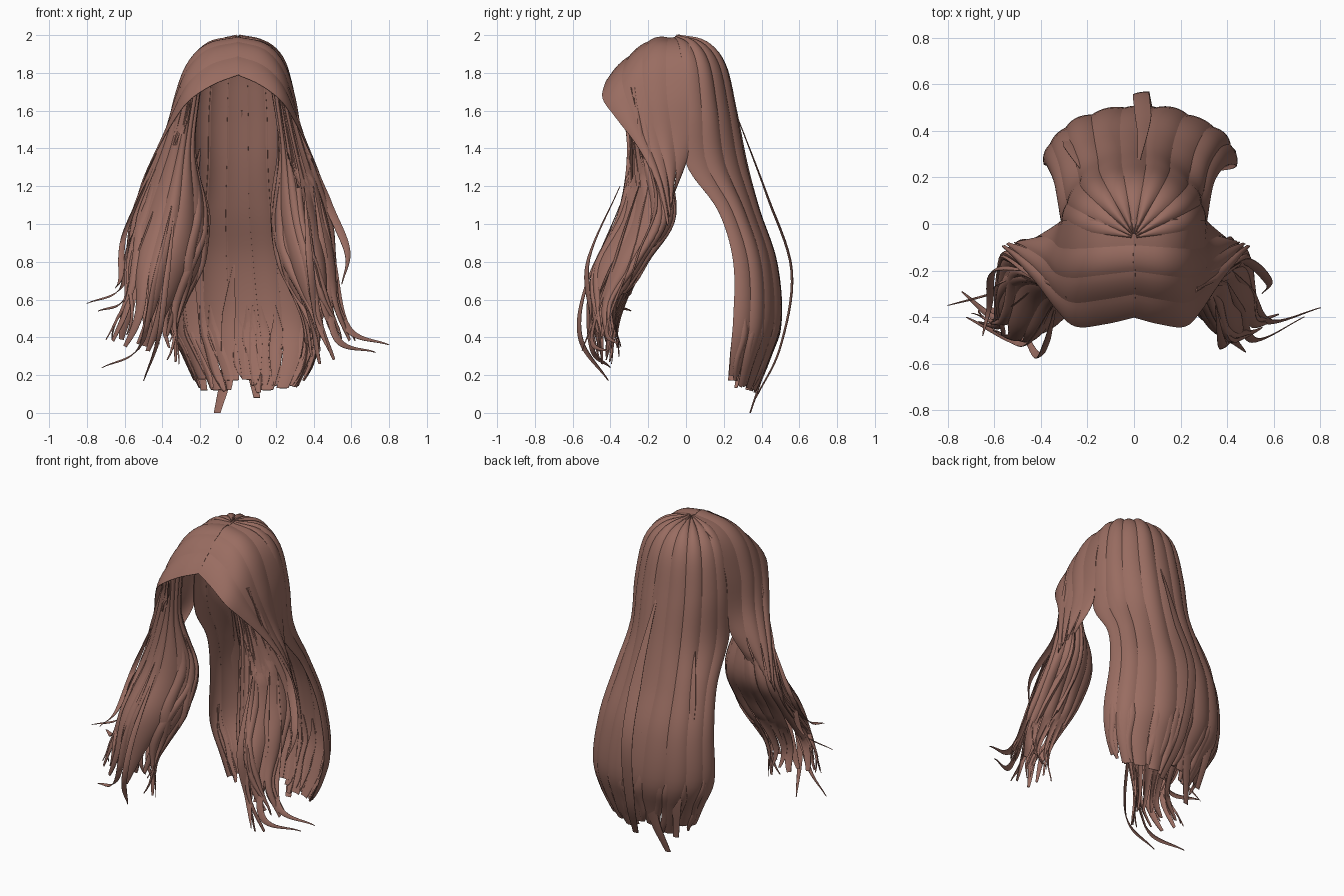
import bpy
import bmesh
import math
import random
from mathutils import Vector

random.seed(4)
old = bpy.data.objects.get("Cube")
if old:
    bpy.data.objects.remove(old)

brown = bpy.data.materials.new("chestnut_hair")
brown.use_nodes = True
COLOUR = (0.32, 0.152, 0.12, 1)
brown.diffuse_color = COLOUR
brown.node_tree.nodes["Principled BSDF"].inputs["Base Color"].default_value = COLOUR


def spline(points, t):
    """Smooth curve through the points, t from 0 to 1."""
    f = max(0, min(t, 1)) * (len(points) - 1)
    i = min(int(f), len(points) - 2)
    f -= i
    b, c = Vector(points[i]), Vector(points[i + 1])
    a = Vector(points[i - 1]) if i else 2 * b - c
    d = Vector(points[i + 2]) if i + 2 < len(points) else 2 * c - b
    return b + ((c - a) + (2 * a - 5 * b + 4 * c - d) * f + (3 * b - a - 3 * c + d) * f * f) * f / 2


def add_lock(bm, surface, center, u, half, t0=0, t1=1, root=1, tip=0.1, taper=0.7,
             bulge=0.012, wave=0, rings=30, across=6):
    """A thin, rounded lock that lies on a guide surface and narrows to its tip."""
    phase = random.uniform(0, math.tau)
    loops = []
    for i in range(rings + 1):
        k = i / rings
        t = t0 + (t1 - t0) * k
        narrow = 1 if k < taper else 1 - (1 - tip) * ((k - taper) / (1 - taper)) ** 1.5
        narrow *= min(1, root + 3 * k)
        mid = u + wave * k * math.sin(phase + 7 * k)
        outer, inner = [], []
        for j in range(across + 1):
            s = 2 * j / across - 1
            v = mid + s * half * narrow
            p = surface(v, t)
            du = surface(v + 0.02, t) - surface(v - 0.02, t)
            dt = surface(v, t + 0.01) - surface(v, t - 0.01)
            n = du.cross(dt).normalized()
            away = p - Vector((center[0], center[1], min(p.z, 1.4)))
            if n.dot(away) < 0:
                n = -n
            lift = (1 - s * s) * bulge * narrow
            outer.append(bm.verts.new(p + n * (lift + 0.001)))
            inner.append(bm.verts.new(p + n * (lift * 0.6 - 0.002)))
        loops.append(outer + inner[::-1])
    count = len(loops[0])
    for a, b in zip(loops, loops[1:]):
        for j in range(count):
            k = (j + 1) % count
            bm.faces.new((a[j], a[k], b[k], b[j]))
    bm.faces.new(loops[0])
    bm.faces.new(loops[-1][::-1])


parts = []


def finish(name, bm):
    bmesh.ops.recalc_face_normals(bm, faces=bm.faces)
    mesh = bpy.data.meshes.new(name)
    bm.to_mesh(mesh)
    bm.free()
    mesh.materials.append(brown)
    obj = bpy.data.objects.new(name, mesh)
    bpy.context.collection.objects.link(obj)
    parts.append(obj)


# Back curtain: height, half width, front edge, back edge, sideways shift
BACK = [(1.988, .01, -.06, -.04, 0), (1.955, .16, -.04, .11, 0), (1.84, .255, -.02, .205, 0),
        (1.6, .3, -.01, .262, 0), (1.32, .31, 0, .318, 0), (1.07, .34, .17, .385, 0),
        (.8, .385, .25, .475, .01), (.5, .41, .25, .5, .03), (.3, .35, .23, .44, .06),
        (.1, .26, .21, .36, .06)]
ROWS = [Vector(r) for r in BACK]


def back_surface(u, t):
    z, w, front, rear, shift = spline(ROWS, t)
    a = max(-1, min(u, 1)) * math.pi / 2
    return Vector((shift + w * math.sin(a), front + (rear - front) * math.cos(a), z))


bm = bmesh.new()
BACK_LOCKS = 9
for i in range(BACK_LOCKS):
    u = -0.885 + 1.77 * i / (BACK_LOCKS - 1)
    end = random.uniform(0.95, 0.99) - (0.04 if u > 0.7 else 0)
    add_lock(bm, back_surface, (0, 0), u, 0.118, 0, end, 1, 0.8, 0.88,
             random.uniform(0.006, 0.016), 0.01, 44, 10)
# Narrow split ends along the hem
for i in range(14):
    add_lock(bm, back_surface, (0, 0), random.uniform(-0.9, 0.85), 0.06, 0.75,
             random.uniform(0.95, 1.0), 0.1, 0.5, 0.8, 0.012, 0.04, 16)
finish("back_curtain", bm)

# Fringe guides for one side: behind the ear, temple, forehead edge
FRINGE = [
    [(-.005, .02, 1.986), (.14, .02, 1.962), (.24, .02, 1.875), (.298, .015, 1.68),
     (.31, .015, 1.46), (.325, 0, 1.32), (.4, -.08, 1.12)],
    [(-.005, -.2, 1.965), (.14, -.22, 1.925), (.235, -.23, 1.82), (.295, -.21, 1.65),
     (.34, -.15, 1.45), (.41, -.1, 1.25), (.46, -.08, 1.07)],
    [(-.005, -.4, 1.79), (.11, -.43, 1.74), (.22, -.44, 1.66), (.29, -.37, 1.56),
     (.37, -.25, 1.4), (.45, -.15, 1.2), (.5, -.1, .98)],
]

# Front lock guides, a loop: inner, forward, outer, rear
FRONT = [
    [(.18, -.29, 1.76), (.21, -.26, 1.4), (.15, -.18, 1.05), (.17, -.26, .8), (.28, -.36, .5), (.28, -.4, .25)],
    [(.21, -.35, 1.74), (.26, -.3, 1.4), (.31, -.35, 1.05), (.39, -.48, .75), (.43, -.5, .5), (.5, -.46, .27)],
    [(.26, -.28, 1.72), (.36, -.23, 1.4), (.48, -.15, 1.05), (.51, -.27, .8), (.53, -.4, .58), (.62, -.38, .38)],
    [(.23, -.2, 1.74), (.31, -.14, 1.4), (.37, -.07, 1.05), (.36, -.22, .8), (.38, -.36, .5), (.36, -.34, .32)],
]

# Loose strands: paths on the model's own left (+x) and right (-x)
LOOSE = {
    "left": [
        [(.42, -.2, 1.2), (.5, -.3, .8), (.58, -.42, .45), (.8, -.36, .36)],
        [(.4, -.25, 1.2), (.46, -.38, .8), (.52, -.5, .4), (.73, -.4, .32)],
        [(.37, -.22, 1.4), (.48, -.16, 1.1), (.58, -.25, .85), (.55, -.3, .68)],
        [(.35, -.35, 1.2), (.38, -.52, .8), (.42, -.5, .5), (.48, -.55, .33)]],
    "right": [
        [(-.42, -.2, 1.2), (-.57, -.25, .9), (-.62, -.3, .66), (-.8, -.35, .58)],
        [(-.4, -.25, 1.2), (-.52, -.35, .85), (-.6, -.4, .6), (-.74, -.29, .54)],
        [(-.35, -.35, 1.1), (-.44, -.5, .7), (-.52, -.5, .35), (-.72, -.4, .24)],
        [(-.33, -.33, 1.1), (-.38, -.52, .7), (-.42, -.56, .4), (-.5, -.41, .17)],
        [(-.45, -.2, 1.3), (-.6, -.2, .95), (-.62, -.35, .72), (-.65, -.48, .66)]],
    "back": [
        [(.02, .26, 1.6), (.04, .43, 1.15), (.03, .56, .75), (.05, .5, .35), (.1, .37, .08)],
        [(-.02, .48, .8), (-.05, .48, .5), (-.06, .41, .22), (-.11, .34, 0)],
        [(-.2, .2, 1.4), (-.27, .35, .95), (-.24, .42, .5), (-.18, .36, .12)]],
}


def one_side(guides, side, widen):
    return [[(side * widen * x, y, z) for x, y, z in g] for g in guides]


for side, word in ((1, "left"), (-1, "right")):
    fringe = one_side(FRINGE[:1], side, 1) + one_side(FRINGE[1:], side, 1 if side > 0 else 1.14)
    front = one_side(FRONT, side, 1 if side > 0 else 1.13)
    if side > 0:
        front[0] = [(x + 0.05 * (1.76 - z), y, z) for x, y, z in front[0]]

    def fringe_surface(u, t):
        return spline([spline(g, t) for g in fringe], u)

    def front_surface(u, t):
        ring = [spline(g, t) for g in front]
        u %= 4
        i = int(u)
        return spline([ring[(i + k) % 4] for k in (-1, 0, 1, 2)], (1 + u - i) / 3)

    # Swept fringe from the centre parting down over the temple
    bm = bmesh.new()
    for i in range(4):
        add_lock(bm, fringe_surface, (0, 0), 0.125 + 0.25 * i, 0.13, 0, 1, 1, 0.6, 0.75,
                 0.004 + 0.005 * (i % 2))
    finish(word + "_fringe", bm)

    # Broad locks in front of the shoulder, then finer ones over them
    bm = bmesh.new()
    hub = (side * 0.34, -0.28)
    for i in range(12):
        add_lock(bm, front_surface, hub, i / 3, 0.2, 0, random.uniform(0.86, 1),
                 1, 0.2, 0.6, 0.012, 0.1)
    for i in range(8):
        add_lock(bm, front_surface, hub, random.uniform(0, 3), 0.12, random.uniform(0.05, 0.25),
                 random.uniform(0.88, 1), 0.2, 0.1, 0.5, 0.022, 0.3, across=4)
    finish(word + "_front_locks", bm)

# Loose strands and flyaways
for word, paths in LOOSE.items():
    bm = bmesh.new()
    behind = word == "back"
    lean = Vector((1, 0.15, 0)) if behind else Vector((0.6, 0.4, 0.5))
    for path in paths:
        add_lock(bm, lambda u, t: spline(path, t) + lean * u, (0, 0), 0, 0.035 if behind else 0.028,
                 root=0.1, tip=0.5 if behind else 0.1, taper=0.5, bulge=0.004, across=4)
    finish(word + "_loose_strands", bm)

bpy.ops.object.select_all(action='DESELECT')
for obj in parts:
    obj.select_set(True)
bpy.context.view_layer.objects.active = parts[0]
bpy.ops.object.shade_smooth_by_angle(angle=math.radians(50))
